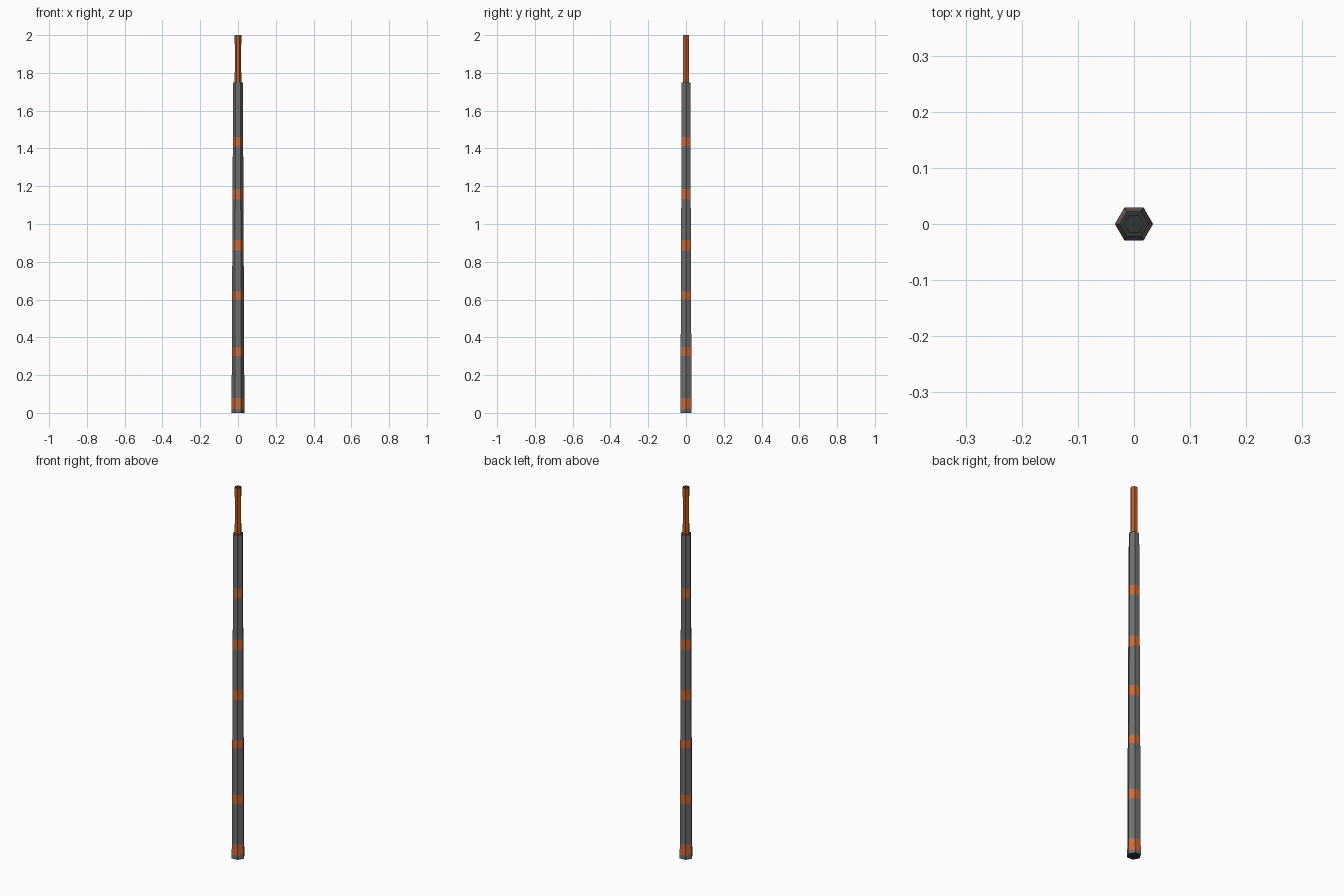
import bpy, bmesh, math

if "Cube" in bpy.data.objects:
    bpy.data.objects.remove(bpy.data.objects["Cube"])

def material(name, rgb):
    m = bpy.data.materials.new(name)
    m.diffuse_color = (*rgb, 1)
    m.use_nodes = True
    m.node_tree.nodes["Principled BSDF"].inputs["Base Color"].default_value = m.diffuse_color
    return m

GREY = material("mid grey", (0.16, 0.16, 0.16))
ORANGE = material("band orange", (0.60, 0.15, 0.04))
RUST = material("tip orange", (0.55, 0.11, 0.02))
DARK = material("dark grey", (0.03, 0.035, 0.035))

def hex_pole(name, rings, mats, rule):
    """Six-sided lofted pole; rings = (z, corner radius), rule(z) -> side material."""
    bm = bmesh.new()
    loops = [[bm.verts.new((r * math.cos(i * math.pi / 3), r * math.sin(i * math.pi / 3), z))
              for i in range(6)] for z, r in rings]
    for a, b in zip(loops, loops[1:]):
        for i in range(6):
            j = (i + 1) % 6
            f = bm.faces.new((a[i], a[j], b[j], b[i]))
            f.material_index = rule(f.calc_center_median().z)
    # dark end caps
    for f in (bm.faces.new(loops[0][::-1]), bm.faces.new(loops[-1])):
        f.material_index = len(mats) - 1
    me = bpy.data.meshes.new(name)
    bm.to_mesh(me)
    bm.free()
    for m in mats:
        me.materials.append(m)
    ob = bpy.data.objects.new(name, me)
    bpy.context.collection.objects.link(ob)

# Tapered shaft with flush orange bands
bands = [(0.02, 0.08), (0.30, 0.35), (0.60, 0.645), (0.86, 0.915), (1.13, 1.185), (1.41, 1.46)]
TOP = 1.75
heights = [0] + [z for b in bands for z in b] + [TOP]
hex_pole("shaft", [(z, 0.034 - 0.008 * z / TOP) for z in heights], [GREY, ORANGE, DARK],
         lambda z: int(any(a < z < b for a, b in bands)))

# Slim orange tip, with slightly thicker collars at its ends
hex_pole("tip", [(1.74, 0.018), (1.80, 0.018), (1.801, 0.0172), (1.949, 0.0172), (1.95, 0.018), (2.0, 0.018)],
         [RUST, DARK], lambda z: 0)
